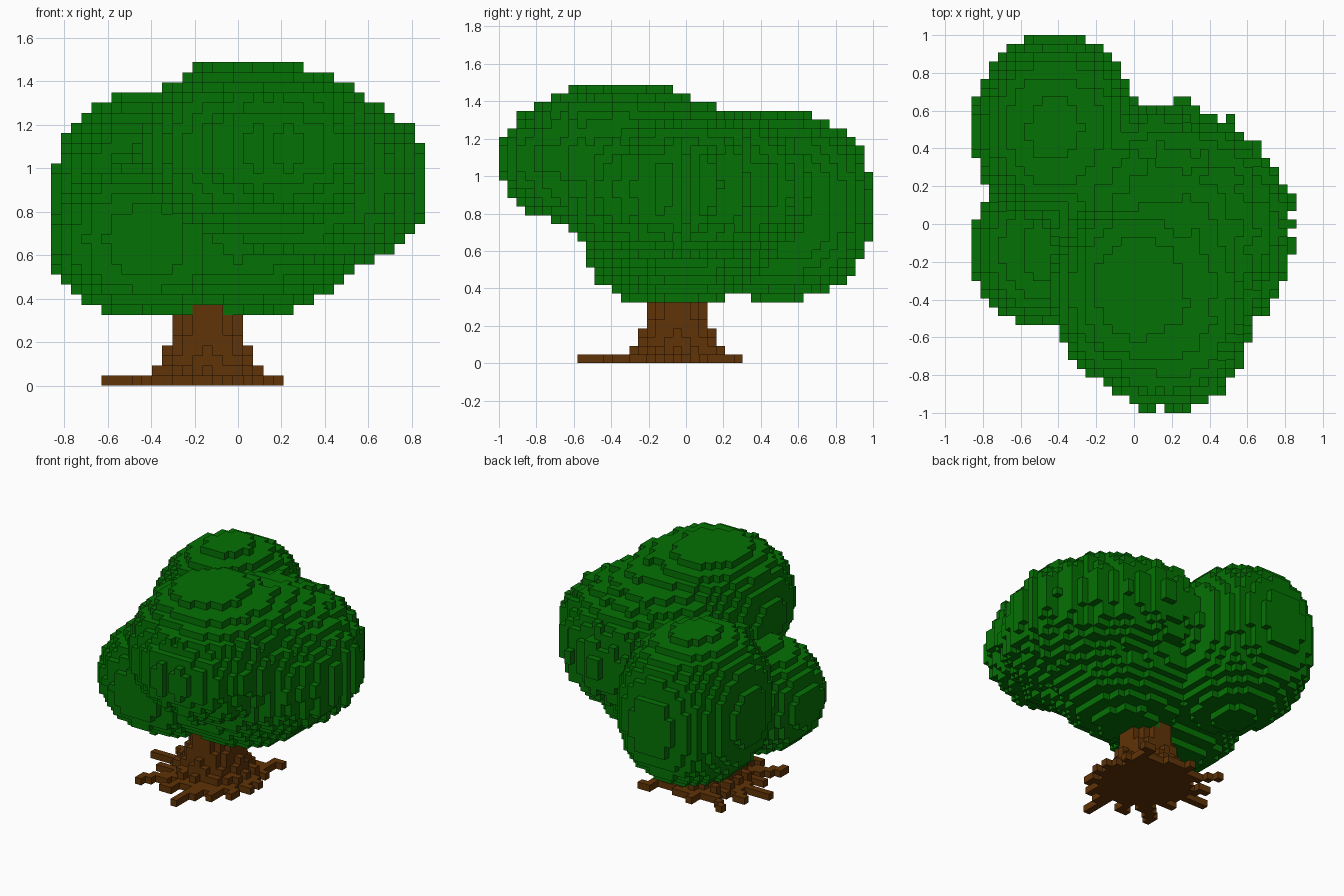
import bpy
import bmesh
import math
import random

random.seed(4)
cube = bpy.data.objects.get("Cube")
if cube:
    bpy.data.objects.remove(cube, do_unlink=True)

V = 2 / 43            # edge length of one block
NX, NY, NZ = 18, 21, 32


def material(name, color):
    m = bpy.data.materials.new(name)
    m.use_nodes = True
    m.diffuse_color = color
    m.node_tree.nodes["Principled BSDF"].inputs["Base Color"].default_value = color
    return m


def block_object(name, cells, mat):
    """Skin a set of grid cells with only their outer faces."""
    bm = bmesh.new()
    verts = {}

    def vert(p):
        if p not in verts:
            verts[p] = bm.verts.new(((p[0] - 0.5) * V, (p[1] - 0.5) * V, p[2] * V))
        return verts[p]

    for c in sorted(cells):
        for axis in range(3):
            for side in (0, 1):
                n = list(c)
                n[axis] += 2 * side - 1
                if tuple(n) in cells:
                    continue
                a, b = (axis + 1) % 3, (axis + 2) % 3
                loop = []
                for u, w in ((0, 0), (1, 0), (1, 1), (0, 1)):
                    p = list(c)
                    p[axis] += side
                    p[a] += u
                    p[b] += w
                    loop.append(vert(tuple(p)))
                bm.faces.new(loop if side else loop[::-1])
    mesh = bpy.data.meshes.new(name)
    bm.to_mesh(mesh)
    bm.free()
    mesh.materials.append(mat)
    obj = bpy.data.objects.new(name, mesh)
    bpy.context.collection.objects.link(obj)
    return obj


# Leaf lobes: centre, radii, plan exponent, height exponent, raggedness
LOBES = [
    ((-0.42, 0.50, 0.84), (0.435, 0.50, 0.503), 2.2, 2.5, 0.0),    # back lobe
    ((0.20, -0.03, 0.94), (0.66, 0.67, 0.45), 1.8, 2.4, 0.07),     # wide side lobe
    ((0.03, -0.34, 1.09), (0.46, 0.54, 0.42), 2.2, 2.2, 0.0),      # tall front lobe
    ((0.17, -0.37, 1.09), (0.46, 0.62, 0.38), 2.2, 2.2, 0.06),     # front bulge
    ((-0.42, -0.14, 0.67), (0.44, 0.40, 0.35), 2.2, 2.4, 0.0),     # low side lobe
    ((0.05, 0.00, 0.72), (0.55, 0.50, 0.40), 2.0, 2.0, 0.03),      # underside bowl
]
leaves = set()
for (cx, cy, cz), (rx, ry, rz), e, ez, rag in LOBES:
    for i in range(-NX, NX + 1):
        for j in range(-NY, NY + 1):
            limit = 1 + random.uniform(-rag, rag)
            flat = abs((i * V - cx) / rx) ** e + abs((j * V - cy) / ry) ** e
            for k in range(NZ):
                if flat + abs(((k + 0.5) * V - cz) / rz) ** ez <= limit:
                    leaves.add((i, j, k))

# Trunk: a flared column of round layers
TX, TY = -3, -1
wood = set()
for k in range(12):
    r = {0: 6.2, 1: 4.8, 2: 4.3, 3: 4.0, 4: 3.7}.get(k, 3.4)
    for i in range(-6, 7):
        for j in range(-6, 7):
            if math.hypot(i, j) <= r:
                wood.add((TX + i, TY + j, k))

# Roots: thin rays on the ground, thicker near the trunk (angle, length)
ROOTS = [(0, 7), (25, 6.5), (50, 9), (80, 6.5), (105, 7.2), (135, 9.5), (160, 8),
         (182, 10), (205, 8), (228, 10.5), (252, 8.5), (275, 11), (300, 8),
         (322, 8), (342, 7)]
for deg, length in ROOTS:
    a = math.radians(deg)
    for s in range(int(length * 2) + 1):
        d = s / 2
        i, j = TX + round(d * math.cos(a)), TY + round(d * math.sin(a))
        wood.add((i, j, 0))
        if d < 5.5:
            wood.add((i, j, 1))
        if d < length - 2:
            wood.add((i + 1, j, 0))

green = material("leaf green", (0.0015, 0.165, 0.0015, 1))
brown = material("bark brown", (0.115, 0.033, 0.002, 1))
block_object("leaf_canopy", leaves, green)
block_object("trunk_and_roots", wood - leaves, brown)
